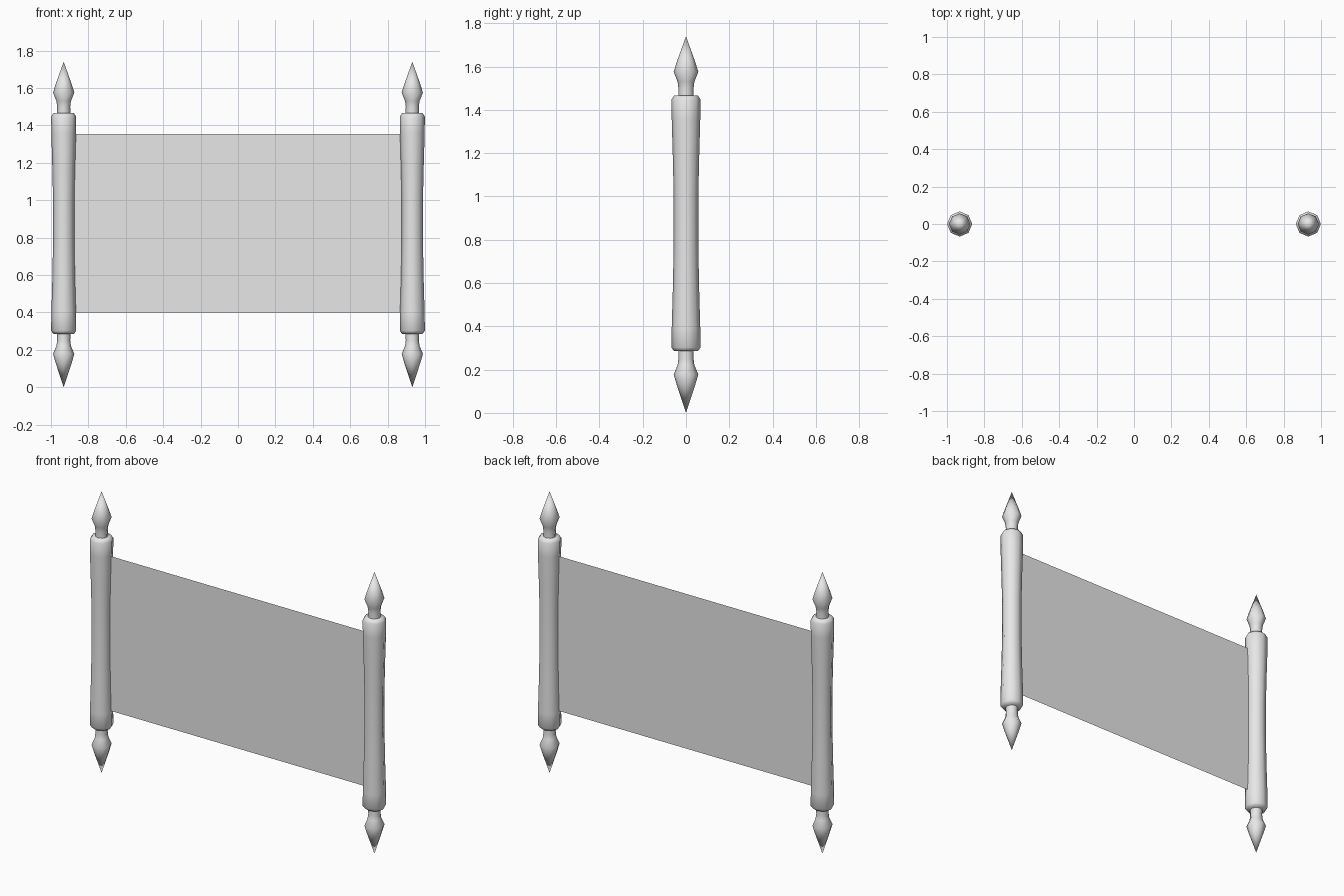
import bpy, bmesh, math

if "Cube" in bpy.data.objects:
    bpy.data.objects.remove(bpy.data.objects["Cube"])

SIDES = 8
POST_X = 0.932

grey = bpy.data.materials.new("plain grey")
grey.diffuse_color = (0.8, 0.8, 0.8, 1)
grey.use_nodes = True
grey.node_tree.nodes["Principled BSDF"].inputs["Base Color"].default_value = grey.diffuse_color


def finish(bm, name):
    mesh = bpy.data.meshes.new(name)
    bm.to_mesh(mesh)
    bm.free()
    mesh.materials.append(grey)
    obj = bpy.data.objects.new(name, mesh)
    bpy.context.collection.objects.link(obj)
    return obj


def turned(name, profile, x):
    """Turn a (radius, height) profile into an eight-sided spindle; radius 0 makes a tip."""
    bm = bmesh.new()
    rings = []
    for r, z in profile:
        n = 1 if r == 0 else SIDES
        rings.append([bm.verts.new((x + r * math.cos(math.tau * i / SIDES),
                                    r * math.sin(math.tau * i / SIDES), z))
                      for i in range(n)])
    for a, b in zip(rings, rings[1:]):
        for i in range(SIDES):
            j = (i + 1) % SIDES
            corners = [a[i % len(a)], a[j % len(a)], b[j % len(b)], b[i % len(b)]]
            bm.faces.new(list(dict.fromkeys(corners)))
    for ring in (rings[0], rings[-1]):
        if len(ring) > 1:
            bm.faces.new(ring)
    bmesh.ops.recalc_face_normals(bm, faces=bm.faces)
    obj = finish(bm, name)
    bpy.ops.object.select_all(action='DESELECT')
    obj.select_set(True)
    bpy.context.view_layer.objects.active = obj
    bpy.ops.object.shade_smooth_by_angle(angle=math.radians(62))
    return obj


# Waisted roller body with chamfered ends
body = [(0.055, 0.285), (0.067, 0.302), (0.066, 0.39), (0.060, 0.60), (0.057, 0.78),
        (0.057, 1.00), (0.060, 1.15), (0.066, 1.36), (0.067, 1.447), (0.055, 1.465)]

# Spear finials with a narrow neck
top_finial = [(0.036, 1.455), (0.035, 1.50), (0.039, 1.53), (0.057, 1.575),
              (0.043, 1.62), (0, 1.74)]
bottom_finial = [(0, 0), (0.043, 0.13), (0.057, 0.178), (0.039, 0.22),
                 (0.035, 0.25), (0.036, 0.295)]

for side, x in (("left", -POST_X), ("right", POST_X)):
    turned(side + "_roller", body, x)
    turned(side + "_top_finial", top_finial, x)
    turned(side + "_bottom_finial", bottom_finial, x)

# Flat sheet stretched between the rollers
bm = bmesh.new()
bm.faces.new([bm.verts.new((x, 0, z)) for x, z in
              ((-POST_X, 0.40), (POST_X, 0.40), (POST_X, 1.355), (-POST_X, 1.355))])
finish(bm, "sheet")
